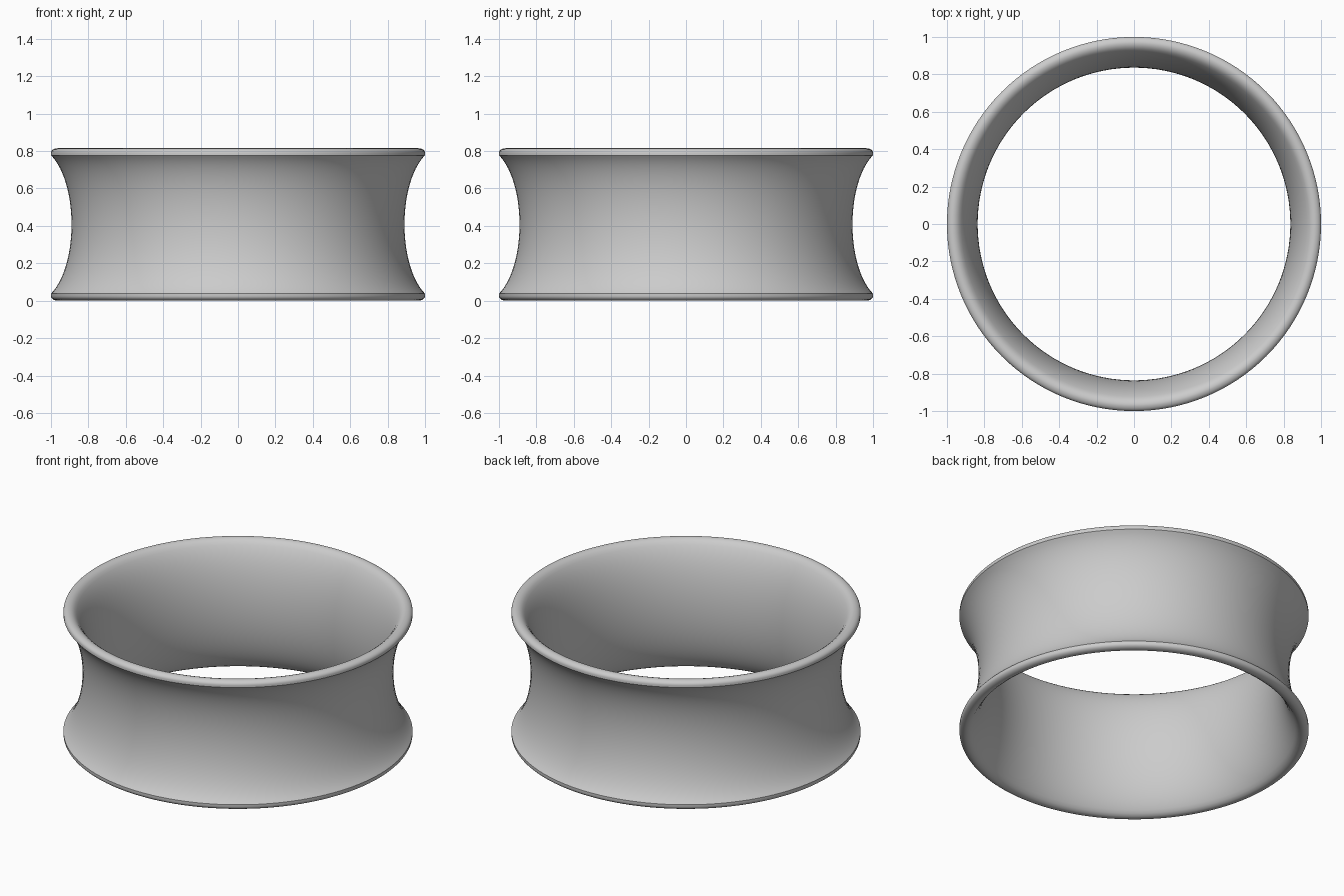
import bpy
import bmesh
from math import sin, cos, pi, radians

cube = bpy.data.objects.get("Cube")
if cube:
    bpy.data.objects.remove(cube, do_unlink=True)

HEIGHT = 0.815
MID = HEIGHT / 2
SEGMENTS = 128

grey = bpy.data.materials.new("satin_grey")
grey.use_nodes = True
grey.diffuse_color = (0.6, 0.6, 0.6, 1)
grey.node_tree.nodes["Principled BSDF"].inputs["Base Color"].default_value = (0.6, 0.6, 0.6, 1)


def flare(waist, edge, half, steps=28, sweep=radians(65)):
    """Elliptical waist curve, bottom to top, as (radius, height) points."""
    depth = (edge - waist) / (1 - cos(sweep))
    tall = half / sin(sweep)
    angles = [sweep * (2 * i / steps - 1) for i in range(steps + 1)]
    return [(waist + depth * (1 - cos(a)), MID + tall * sin(a)) for a in angles]


def rim():
    """Upper lip from the outer edge over the rounded crest."""
    corner = [(0.965 + 0.035 * cos(a), 0.79 + 0.025 * sin(a))
              for a in [i * pi / 12 for i in range(7)]]
    return corner + [(0.95, 0.811)]


# Closed cross-section: outer waist, top lip, inner waist, bottom lip
upper = rim()
lower = [(r, HEIGHT - z) for r, z in reversed(upper)]
profile = flare(0.89, 1.0, 0.37) + upper + flare(0.836, 0.935, 0.393)[::-1] + lower

# Revolve the cross-section
bm = bmesh.new()
rings = []
for s in range(SEGMENTS):
    a = 2 * pi * s / SEGMENTS
    rings.append([bm.verts.new((r * cos(a), r * sin(a), z)) for r, z in profile])
for s in range(SEGMENTS):
    here, there = rings[s], rings[(s + 1) % SEGMENTS]
    for i in range(len(profile)):
        j = (i + 1) % len(profile)
        bm.faces.new((here[i], there[i], there[j], here[j]))
bmesh.ops.recalc_face_normals(bm, faces=bm.faces)
mesh = bpy.data.meshes.new("flared_ring")
bm.to_mesh(mesh)
bm.free()
mesh.materials.append(grey)

ring = bpy.data.objects.new("flared_ring", mesh)
bpy.context.collection.objects.link(ring)
bpy.context.view_layer.objects.active = ring
ring.select_set(True)
bpy.ops.object.shade_smooth_by_angle(angle=radians(35))
